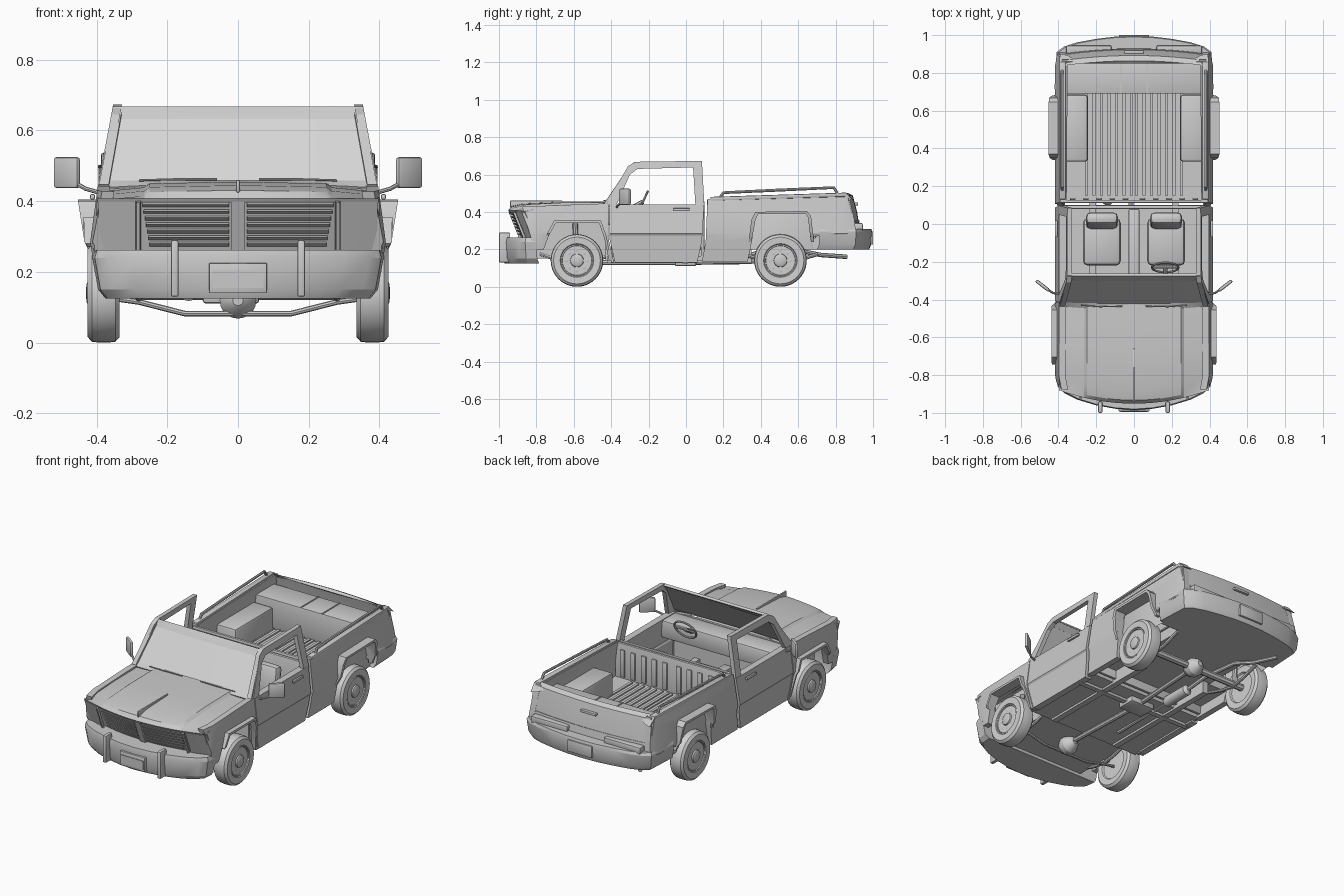
import bpy, bmesh, math
from mathutils import Matrix, Vector

if "Cube" in bpy.data.objects:
    bpy.data.objects.remove(bpy.data.objects["Cube"])

def material(name, v):
    m = bpy.data.materials.new(name)
    m.diffuse_color = (v, v, v, 1)
    m.use_nodes = True
    m.node_tree.nodes["Principled BSDF"].inputs["Base Color"].default_value = m.diffuse_color
    return m

BODY = material("body grey", 0.60)
GLASS = material("glass grey", 0.68)
TYRE = material("tyre grey", 0.64)

def finish(bm, name, mirror=False, mat=BODY, solid=0, bevel=0):
    bmesh.ops.recalc_face_normals(bm, faces=bm.faces)
    if solid:
        bmesh.ops.solidify(bm, geom=bm.faces[:], thickness=solid)
    if bevel:
        bmesh.ops.bevel(bm, geom=bm.edges[:], offset=bevel, segments=2, profile=.5, affect='EDGES', clamp_overlap=True)
    bmesh.ops.recalc_face_normals(bm, faces=bm.faces)
    me = bpy.data.meshes.new(name)
    bm.to_mesh(me)
    bm.free()
    for p in me.polygons:
        p.use_smooth = True
    me.set_sharp_from_angle(angle=math.radians(25))
    me.materials.append(mat)
    ob = bpy.data.objects.new(name, me)
    bpy.context.collection.objects.link(ob)
    if mirror:
        ob.modifiers.new("mirror", 'MIRROR')
    return ob

def box(name, x, y, z, mirror=False, bevel=0, open_bottom=False, rot=None):
    """Box from (min, max) ranges."""
    bm = bmesh.new()
    c = Vector([(a[0] + a[1]) / 2 for a in (x, y, z)])
    s = [a[1] - a[0] for a in (x, y, z)]
    r = Matrix.Rotation(rot[0], 4, rot[1]) if rot else Matrix()
    bmesh.ops.create_cube(bm, size=1, matrix=Matrix.Translation(c) @ r @ Matrix.Diagonal((*s, 1)))
    if open_bottom:
        bmesh.ops.delete(bm, geom=[f for f in bm.faces if f.calc_center_median().z < z[0] + 1e-4], context='FACES')
    return finish(bm, name, mirror, bevel=bevel)

def interp(t, pts):
    for (a, u), (b, v) in zip(pts, pts[1:]):
        if t <= b:
            return u + (v - u) * max(0, t - a) / (b - a)
    return pts[-1][1]

def body_x(y, z):
    """Half width of the body at a point of its side."""
    w = interp(z, [(.12, .398), (.275, .412), (.285, .418), (.44, .397), (.68, .352)])
    return w - interp(y, [(-.88, .015), (-.80, 0), (.84, 0), (.93, .02)])

def panel(name, outline, th=.035, off=((0, 0), (1, 0))):
    """Side panel: (y, z) outline that follows the body side, pushed out by height."""
    bm = bmesh.new()
    rings = [[bm.verts.new((x, y, z)) for y, z in outline] for x in (0, 1)]
    for r in rings:
        bm.faces.new(r)
    n = len(outline)
    for i in range(n):
        j = (i + 1) % n
        bm.faces.new((rings[0][i], rings[0][j], rings[1][j], rings[1][i]))
    cuts = [((0, 0, z), (0, 0, 1)) for z in (.275, .285, .44)] + [((0, y, 0), (0, 1, 0)) for y in (-.8, .84)]
    for co, no in cuts:
        bmesh.ops.bisect_plane(bm, geom=bm.verts[:] + bm.edges[:] + bm.faces[:], plane_co=co, plane_no=no)
    for v in bm.verts:
        v.co.x = body_x(v.co.y, v.co.z) + (interp(v.co.z, off) if v.co.x > .5 else -th)
    return finish(bm, name, True)

def sheet(name, cols, th=.006, mirror=False, mat=BODY):
    """Surface through columns of points."""
    bm = bmesh.new()
    g = [[bm.verts.new(p) for p in c] for c in cols]
    for a, b in zip(g, g[1:]):
        for i in range(len(a) - 1):
            bm.faces.new((a[i], b[i], b[i + 1], a[i + 1]))
    return finish(bm, name, mirror, mat, solid=th)

def slab(name, half, levels):
    """Solid from a half plan outline; levels are (z, scale in x, shift in y)."""
    plan = half + [(-x, y) for x, y in reversed(half) if x > 0]
    bm = bmesh.new()
    rings = [[bm.verts.new((x * k, y + d, z)) for x, y in plan] for z, k, d in levels]
    bm.faces.new(rings[0])
    bm.faces.new(rings[-1])
    n = len(plan)
    for a, b in zip(rings, rings[1:]):
        for i in range(n):
            bm.faces.new((a[i], a[(i + 1) % n], b[(i + 1) % n], b[i]))
    return finish(bm, name)

def lathe(name, prof, centre, axis='X', mirror=False, mat=BODY, seg=40):
    """Turned part; profile of (radius, distance along axis)."""
    bm = bmesh.new()
    rings = []
    for r, d in prof:
        ring = []
        for i in range(seg):
            a = 2 * math.pi * i / seg
            p = (d, r * math.cos(a), r * math.sin(a))
            p = p if axis == 'X' else (p[1], p[0], p[2])
            ring.append(bm.verts.new(Vector(p) + Vector(centre)))
        rings.append(ring)
    for a, b in zip(rings, rings[1:]):
        for i in range(seg):
            bm.faces.new((a[i], a[(i + 1) % seg], b[(i + 1) % seg], b[i]))
    bm.faces.new(rings[0])
    bm.faces.new(rings[-1])
    return finish(bm, name, mirror, mat)

def tube(name, pts, r, mirror=False, cyclic=False):
    cu = bpy.data.curves.new(name, 'CURVE')
    cu.dimensions, cu.bevel_depth, cu.bevel_resolution, cu.use_fill_caps = '3D', r, 2, True
    sp = cu.splines.new('POLY')
    sp.points.add(len(pts) - 1)
    for p, c in zip(sp.points, pts):
        p.co = (*c, 1)
    sp.use_cyclic_u = cyclic
    ob = bpy.data.objects.new(name, cu)
    me = bpy.data.meshes.new_from_object(ob)
    bpy.data.objects.remove(ob)
    bm = bmesh.new()
    bm.from_mesh(me)
    return finish(bm, name, mirror)

# Body sides with wheel openings
panel("front_fender", [(-.875, .428), (-.85, .33), (-.81, .2), (-.76, .2), (-.735, .27), (-.70, .345), (-.46, .345),
                       (-.43, .26), (-.40, .13), (-.385, .13), (-.415, .26), (-.415, .445), (-.5, .443)])
panel("door", [(-.41, .26), (-.38, .13), (.06, .13), (.085, .24), (.097, .44), (-.41, .44)], .04)
panel("door_frame", [(-.425, .441), (-.31, .645), (-.27, .668), (.085, .673), (.098, .441), (.05, .441),
                     (.038, .638), (-.26, .63), (-.30, .6), (-.37, .441)], .025)
panel("bed_side", [(.115, .47), (.6, .487), (.87, .495), (.9, .36), (.91, .285), (.7, .27), (.665, .26), (.65, .39),
                   (.37, .39), (.355, .26), (.33, .135), (.085, .135), (.105, .24)])
panel("front_wheel_flare", [(-.745, .28), (-.705, .355), (-.455, .355), (-.425, .27), (-.40, .14), (-.412, .14),
                            (-.437, .26), (-.465, .342), (-.695, .342), (-.735, .27)], .02, ((.2, .003), (.35, .028)))
panel("rear_wheel_flare", [(.335, .24), (.35, .36), (.37, .4), (.645, .405), (.668, .38), (.685, .24), (.668, .24),
                           (.652, .37), (.64, .39), (.385, .388), (.372, .36), (.35, .24)], .02, ((.24, .003), (.4, .05)))
box("door_handle", (.405, .418), (-.07, .02), (.405, .42), True, .003)

# Hood and front face
def nose(x, z):
    return -.945 + .45 * x * x + .4 * (.40 - z)

XS = [i * .04 - .4 for i in range(21)]
XH = [0, .05, .1, .15, .2, .25, .265, .34, .397]
def crown(x):
    return interp(abs(x), [(0, .457), (.25, .452), (.265, .441), (.397, .428)])
sheet("hood", [[(x, nose(x, .395), .395), (x, nose(x, .4) - .006, .408), (x, nose(x, .4) + .012, crown(x) - .026),
                (x, nose(x, .4) + .07, crown(x) - .012), (x, -.65, crown(x) - .002),
                (x, -.425 + .1 * x * x, crown(x))] for x in [-v for v in reversed(XH[1:])] + XH])
box("hood_ridge", (-.005, .005), (-.94, -.66), (.425, .46), bevel=.003)
sheet("front_face", [[(x, nose(x, z) + .012, z) for z in (.24, .32, .40)] for x in XS])
for k in range(7):
    z = .275 + k * .0185
    w = .25 + .02 * k / 6
    sheet("grille_slat", [[(x, nose(x, z) + .01, z - .003), (x, nose(x, z) - .006, z + .005)]
                          for x in [.025 + (w - .025) * i / 6 for i in range(7)]], .005, True)
for a, b in ((0, .018), (.275, .285)):
    sheet("grille_post", [[(x, nose(x, z) - .004, z) for z in (.25, .40)] for x in (a, b)], .012, True)
sheet("headlight_panel", [[(x, nose(x, z) - .004, z) for z in (.255, .40)] for x in (.29, .34, .395)], .01, True)

# Bumpers, guards and plates
slab("front_bumper", [(0, -.985), (.1, -.978), (.2, -.96), (.3, -.93), (.37, -.895), (.405, -.86), (.412, -.80)],
     [(.125, .91, .015), (.15, .96, .005), (.24, 1, 0), (.262, .985, .005)])
box("bumper_guard", (.168, .19), (-1, -.94), (.13, .29), True, .006)
box("front_plate", (-.082, .082), (-.992, -.97), (.14, .225), bevel=.003)
box("front_plate_face", (-.072, .072), (-.996, -.985), (.155, .205))
slab("rear_bumper", [(0, .995), (.1, .992), (.2, .98), (.3, .962), (.37, .94), (.41, .91), (.421, .715)],
     [(.2, .95, -.015), (.225, .98, -.005), (.295, 1, 0), (.31, .985, -.005)])
box("bumper_corner_step", (.12, .36), (.9, .945), (.3, .34), True, .006)
box("rear_plate", (-.08, .08), (.985, 1), (.225, .295), bevel=.003)

# Windshield, header, cowl and wipers
def ws(x, z):
    t = (z - .445) / .22
    return (x * (.392 - .042 * t), -.43 + .15 * t + .006 * x * x, z)

CX = [-1 + i * .2 for i in range(11)]
sheet("windshield", [[ws(x * .94, .455), ws(x * .94, .632)] for x in CX], .005, mat=GLASS)
sheet("windshield_header", [[ws(x, .632), ws(x, .655), (ws(x, .668)[0], -.275, .668), (ws(x, .668)[0], -.262, .66)] for x in CX], .008)
sheet("windshield_pillar", [[ws(x, .44), ws(x, .645)] for x in (.93, 1)], .012, True)
sheet("cowl", [[(x * .39, -.455 + .02 * x * x, .45 - .012 * x * x), ws(x * .98, .458)] for x in CX], .008)
tube("wiper", [(.06, -.435, .462), (.18, -.438, .462), (.28, -.43, .459)], .003, True)

# Mirrors
box("mirror", (.44, .528), (-.335, -.317), (.437, .525), True, .008, rot=(math.radians(38), 'Z'))
tube("mirror_arm", [(.395, -.37, .425), (.43, -.365, .435), (.485, -.325, .465)], .006, True)

# Cabin
box("cab_floor", (-.385, .385), (-.42, .1), (.14, .165))
box("cab_back_wall", (-.385, .385), (.08, .098), (.14, .46), bevel=.004)
box("firewall", (-.37, .37), (-.43, -.415), (.14, .435))
box("dashboard", (-.37, .37), (-.42, -.29), (.33, .435), bevel=.012)
box("floor_tunnel", (-.03, .03), (-.4, .08), (.165, .225), bevel=.01)
box("seat_cushion", (.07, .27), (-.22, .03), (.18, .275), True, .025)
box("seat_back", (.085, .255), (-.015, .05), (.24, .425), True, .025, rot=(math.radians(-10), 'X'))
tilt = Matrix.Rotation(math.radians(65), 3, 'X')
hub = Vector((.165, -.23, .455))
tube("steering_wheel", [hub + tilt @ Vector((.07 * math.cos(a), .06 * math.sin(a), 0))
                        for a in [i * math.pi / 12 for i in range(24)]], .006, cyclic=True)
tube("steering_spokes", [hub - Vector((.068, 0, 0)), hub + Vector((.068, 0, 0))], .006)
tube("steering_column", [hub, hub + Vector((0, -.1, -.055))], .012)

# Cargo bed
box("bed_floor", (-.25, .25), (.11, .88), (.2, .26))
for a, b in ((.11, .34), (.68, .88)):
    box("bed_floor_side", (.25, .375), (a, b), (.2, .26), True)
for i in range(7):
    box("bed_floor_rib", (.012 + .04 * i - .008, .012 + .04 * i + .008), (.15, .69), (.26, .268), True)
box("bed_wheel_box", (.245, .378), (.33, .685), (.2, .395), True, .015, open_bottom=True)
box("bed_front_wall", (-.375, .375), (.112, .128), (.15, .465), bevel=.003)
for i in range(5):
    box("bed_wall_rib", (.03 + .07 * i, .06 + .07 * i), (.128, .138), (.27, .43), True, .003)
box("bed_rear_box", (-.375, .375), (.69, .86), (.25, .435), bevel=.004)
for x in (-.07, .07):
    box("bed_lid_strip", (x - .003, x + .003), (.69, .86), (.433, .439))
box("bed_rail_cap", (.36, .395), (.13, .86), (.47, .492), True, .006, rot=(math.radians(1.8), 'X'))
tube("bed_rail", [(.38, .18, .475), (.38, .2, .503), (.38, .5, .517), (.38, .79, .53), (.38, .81, .5)], .008, True)

# Tailgate
TX = [i * .0395 - .395 for i in range(21)]
def tail(x, z):
    return .885 + .03 * (1 - (x / .4) ** 2) + .16 * (.40 - z) - max(0, z - .47) * .5
sheet("tailgate", [[(x, .85, .49), (x, tail(x, .5) - .02, .502), (x, tail(x, .488), .488),
                    (x, tail(x, .4), .40), (x, tail(x, .3), .3)] for x in TX], .012)
sheet("tailgate_crease", [[(x, tail(x, z) + .004, z) for z in (.345, .355)] for x in TX[1:-1]], .006)
box("tailgate_handle", (-.05, .05), (.9, .92), (.435, .45), bevel=.003)

# Wheels
for y in (-.583, .505):
    lathe("tyre", [(.085, -.035), (.09, -.043), (.125, -.045), (.138, -.033), (.1405, -.012), (.1405, .012),
                   (.138, .033), (.125, .045), (.09, .043), (.085, .036)], (.38, y, .1405), mirror=True, mat=TYRE)
    lathe("rim", [(.085, -.03), (.086, .04), (.08, .042), (.074, .02), (.055, .03), (.036, .036), (.034, .044),
                  (.026, .048), (.01, .05)], (.38, y, .1405), mirror=True)
    for i in range(8):
        a = i * math.pi / 4
        lathe("rim_lug", [(.009, 0), (.009, .036), (.005, .037)],
              (.38, y + .055 * math.cos(a), .1405 + .055 * math.sin(a)), mirror=True, seg=10)

# Underside and running gear
box("engine_bay", (-.285, .285), (-.84, -.42), (.15, .39))
box("chassis_rail", (.2, .235), (-.42, .35), (.128, .2), True)
box("cross_member", (-.38, .38), (-.02, .01), (.125, .145))
box("transfer_case", (-.1, .06), (-.06, .055), (.11, .15), bevel=.01)
tube("front_axle", [(-.35, -.583, .125), (-.28, -.583, .115), (-.15, -.583, .082), (.15, -.583, .082),
                    (.28, -.583, .115), (.35, -.583, .125)], .008)
tube("rear_axle", [(-.36, .505, .14), (.36, .505, .14)], .02)
for y, z in ((-.56, .12), (.505, .14)):
    lathe("differential", [(.015, -.06), (.035, -.045), (.052, -.015), (.052, .015), (.035, .045), (.015, .06)],
          (0, y, z), 'Y', seg=20)
tube("drive_shaft", [(0, -.56, .13), (-.02, 0, .13), (0, .5, .14)], .014)
for y in (-.583, .505):
    tube("leaf_spring", [(.28, y - .2, .175), (.28, y - .09, .14), (.28, y, .125), (.28, y + .09, .14), (.28, y + .2, .175)], .01, True)
    tube("shock_absorber", [(.3, y, .14), (.3, y - .01, .34)], .014, True)
tube("exhaust_pipe", [(-.14, -.3, .14), (-.14, .3, .15), (-.17, .4, .19), (-.2, .62, .19), (-.25, .72, .17), (-.3, .86, .16)], .012)
lathe("muffler", [(.012, -.1), (.03, -.085), (.03, .085), (.012, .1)], (-.14, .2, .148), 'Y', seg=20)
